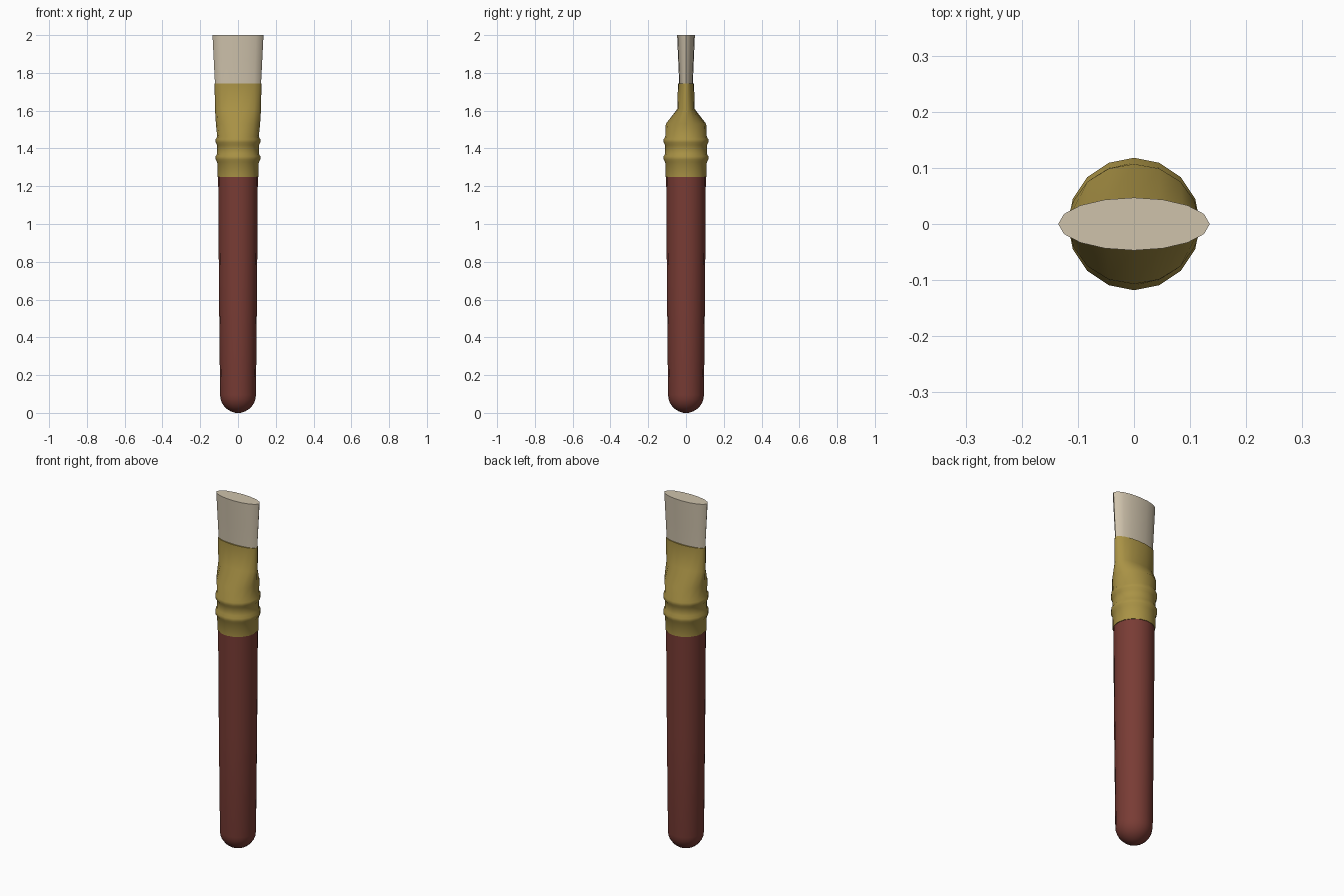
import bpy, bmesh, math

if "Cube" in bpy.data.objects:
    bpy.data.objects.remove(bpy.data.objects["Cube"])

SIDES = 16


def material(name, color):
    m = bpy.data.materials.new(name)
    m.diffuse_color = (*color, 1)
    m.use_nodes = True
    m.node_tree.nodes["Principled BSDF"].inputs["Base Color"].default_value = m.diffuse_color
    return m


def loft(name, rings, mat, angle=40):
    """Skin elliptical rings given as (z, x radius, y radius), capped at both ends."""
    bm = bmesh.new()
    loops = []
    for z, rx, ry in rings:
        loops.append([bm.verts.new((rx * math.cos(2 * math.pi * i / SIDES),
                                    ry * math.sin(2 * math.pi * i / SIDES), z))
                      for i in range(SIDES)])
    for a, b in zip(loops, loops[1:]):
        for i in range(SIDES):
            j = (i + 1) % SIDES
            bm.faces.new((a[i], a[j], b[j], b[i]))
    bm.faces.new(loops[0][::-1])
    bm.faces.new(loops[-1])
    me = bpy.data.meshes.new(name)
    bm.to_mesh(me)
    bm.free()
    ob = bpy.data.objects.new(name, me)
    bpy.context.collection.objects.link(ob)
    me.materials.append(mat)
    bpy.context.view_layer.objects.active = ob
    ob.select_set(True)
    bpy.ops.object.shade_smooth_by_angle(angle=math.radians(angle))
    ob.select_set(False)
    return ob


red = material("red_paint", (0.19, 0.045, 0.035))
brass = material("brass", (0.40, 0.29, 0.06))
hair = material("bristle_hair", (0.62, 0.54, 0.41))

# Handle: rounded end, slightly widening upwards
R = 0.095
handle = []
for k in range(7):
    a = math.radians(8 + 82 * k / 6)
    handle.append((R * (1 - math.cos(a)) / 1.0, R * math.sin(a), R * math.sin(a)))
handle[0] = (0.0, handle[0][1], handle[0][2])
handle += [(0.68, 0.101, 0.101), (1.26, 0.105, 0.105)]
loft("handle", handle, red)

# Ferrule: round with two crimped beads, flattening toward the bristles
ferrule = [(1.25, 0.108, 0.108)]
for zc in (1.35, 1.44):
    for dz, r in ((-0.022, 0.110), (-0.009, 0.118), (0.009, 0.118), (0.022, 0.110)):
        ferrule.append((zc + dz, r, r))
ferrule += [(1.53, 0.117, 0.107), (1.61, 0.122, 0.045), (1.745, 0.124, 0.043)]
loft("ferrule", ferrule, brass, 60)

# Bristles: flat tuft that flares to a square-cut tip
loft("bristles", [(1.70, 0.121, 0.035), (1.745, 0.122, 0.036),
                  (1.86, 0.128, 0.041), (2.0, 0.135, 0.047)], hair, 60)
